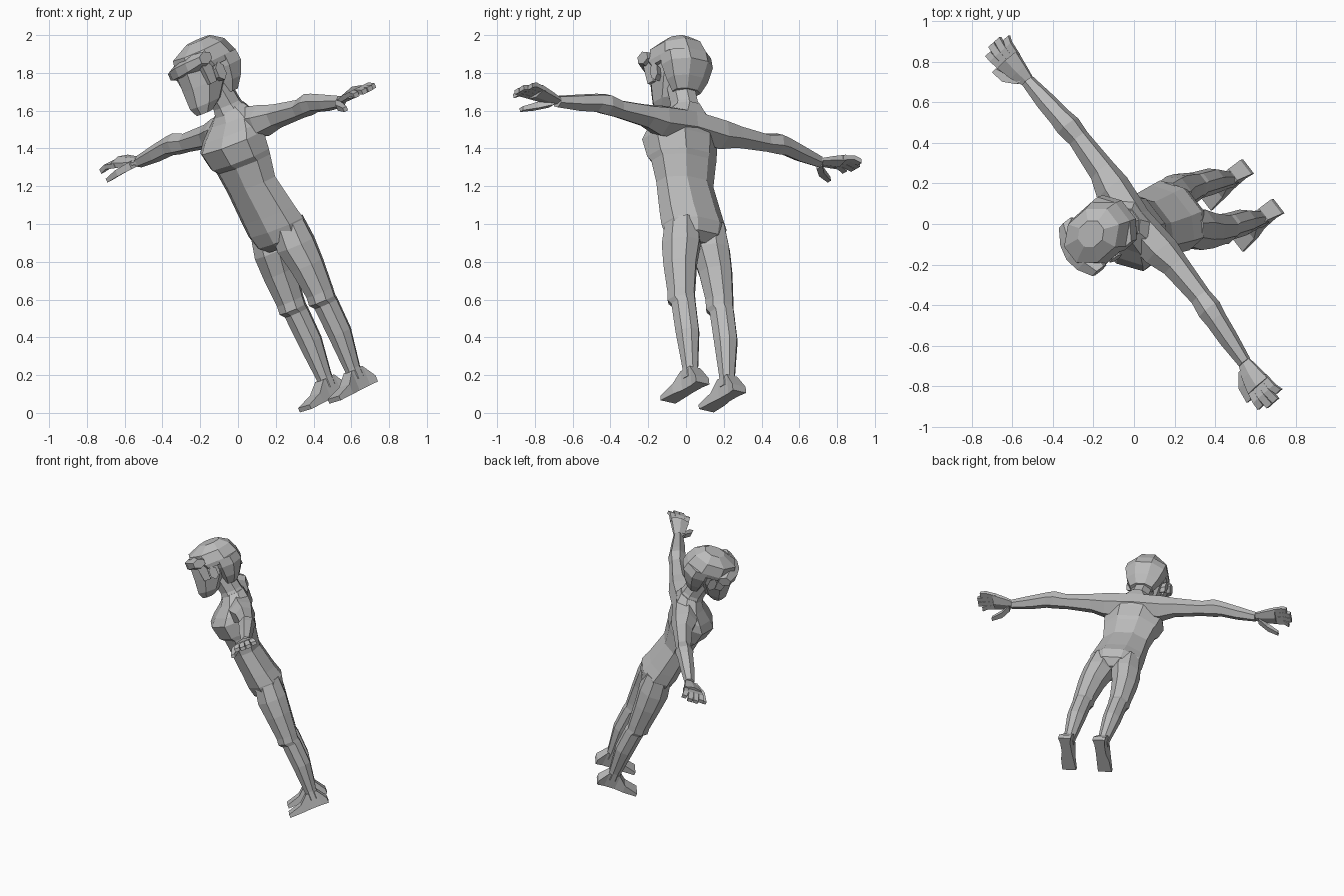
import bpy, bmesh, math
from mathutils import Matrix, Vector

if "Cube" in bpy.data.objects:
    bpy.data.objects.remove(bpy.data.objects["Cube"])

# One plain material for the whole figure
grey = bpy.data.materials.new("plain grey")
grey.use_nodes = True
colour = (.5, .5, .5, 1)
grey.diffuse_color = colour
grey.node_tree.nodes["Principled BSDF"].inputs["Base Color"].default_value = colour

# Body frame: leaning upward axis, outstretched left arm, and the ankles as origin
up = Vector((-.384, -.085, .919)).normalized()
left = Vector((.6, -.779, .179))
left = (left - up * left.dot(up)).normalized()
turn = Matrix((left, up.cross(left), up)).transposed().to_4x4()
pose = Matrix.Translation((.53, .12, .215)) @ turn


def loft(name, axis, sections, sides=8, mirror=False):
    """Skin rings (position, centre a, centre b, radius a, radius b) along an axis."""
    bm = bmesh.new()
    rings = []
    grow = 1 / math.cos(math.pi / sides)
    for position, centre_a, centre_b, radius_a, radius_b in sections:
        ring = []
        for i in range(sides):
            angle = math.tau * (i + .5) / sides
            point = [centre_a + radius_a * grow * math.cos(angle),
                     centre_b + radius_b * grow * math.sin(angle)]
            point.insert("xyz".index(axis), position)
            ring.append(bm.verts.new(point))
        rings.append(ring)
    for lower, upper in zip(rings, rings[1:]):
        for i in range(sides):
            j = (i + 1) % sides
            bm.faces.new((lower[i], lower[j], upper[j], upper[i]))
    bm.faces.new(rings[0])
    bm.faces.new(rings[-1])
    bmesh.ops.recalc_face_normals(bm, faces=bm.faces)
    mesh = bpy.data.meshes.new(name)
    bm.to_mesh(mesh)
    bm.free()
    mesh.materials.append(grey)
    part = bpy.data.objects.new(name, mesh)
    bpy.context.collection.objects.link(part)
    part.matrix_world = pose
    if mirror:
        part.modifiers.new("Mirror", "MIRROR")


def upright(name, rows):
    """Central part from rows of (height, front, back, half width)."""
    loft(name, "z", [(height, 0, (front + back) / 2, width, (back - front) / 2)
                     for height, front, back, width in rows])


def limb(name, axis, joints, flatness=1, sides=6):
    """Mirrored limb from joints of (position, centre a, centre b, radius)."""
    loft(name, axis, [(position, a, b, radius, radius * flatness)
                      for position, a, b, radius in joints], sides, mirror=True)


def wedge(name, sole, profile):
    """Mirrored square part on a flat sole, from (position, centre, half width, height)."""
    loft(name, "y", [(position, centre, sole + height / 2, width, height / 2)
                     for position, centre, width, height in profile], 4, mirror=True)


# Torso with hips, waist, chest ledge and broad upper back
upright("torso", [
    (.73, -.09, .05, .08), (.77, -.12, .1, .16), (.84, -.135, .115, .18),
    (.92, -.14, .09, .175), (1.1, -.155, .05, .16), (1.22, -.165, .07, .18),
    (1.25, -.195, .08, .19), (1.35, -.215, .09, .205), (1.4, -.17, .1, .19),
    (1.46, -.1, .1, .15), (1.52, -.06, .09, .08)])
upright("neck", [(1.46, -.08, .1, .1), (1.54, -.07, .08, .07), (1.66, -.09, .06, .07)])

# Face tapering to the chin, and the hair around it
upright("face", [(1.555, -.2, -.11, .045), (1.6, -.215, -.03, .075),
                 (1.7, -.205, .06, .105), (1.8, -.2, .09, .11)])
upright("back_hair", [(1.6, -.02, .08, .08), (1.66, -.03, .12, .115),
                      (1.74, -.05, .16, .14), (1.8, -.05, .15, .14)])
upright("top_hair", [(1.77, -.17, .155, .135), (1.8, -.19, .15, .14),
                     (1.87, -.18, .12, .12), (1.915, -.08, .06, .06)])

# Swept fringe: a deep mass joined to the hair, rising towards the left
fringe = []
for i in range(-2, 3):
    swell = 1 - (i / 2) ** 2
    fringe.append((.075 * i, -.125 - .03 * swell, 1.81 + .01 * i,
                   .04 + .03 * swell, .03 + .015 * swell))
loft("fringe", "x", fringe, 6)
limb("sideburn", "z", [(1.69, .108, -.115, .012), (1.8, .112, -.12, .016)], 2, 4)
limb("ear", "x", [(.09, -.065, 1.72, .02), (.14, -.055, 1.73, .028)], 1.6)

# Arms stretched sideways, meeting across the shoulders
limb("arm", "x", [(0, .02, 1.42, .08), (.2, .03, 1.4, .08), (.3, .045, 1.4, .06),
                  (.5, .05, 1.4, .047), (.58, .05, 1.41, .055), (.64, .045, 1.41, .048),
                  (.75, .03, 1.395, .043), (.89, .015, 1.38, .03)], .95)

# Hands: flat palm, four fanned fingers held close, and a thumb
limb("palm", "x", [(.88, .015, 1.38, .03), (.95, .01, 1.395, .05), (1.03, .01, 1.41, .065)], .4)
for i, label in enumerate(("index", "middle", "ring", "little")):
    offset = i - 1.5
    reach = 1.145 - .012 * offset ** 2
    limb(label + "_finger", "x", [(1.01, .01 + .032 * offset, 1.405, .016),
                                  (1.08, .01 + .037 * offset, 1.415, .018),
                                  (reach, .01 + .042 * offset, 1.4, .018)], .7, 4)
limb("thumb", "x", [(.91, -.01, 1.38, .025), (.97, -.07, 1.37, .022),
                    (1.045, -.1, 1.35, .014)], .8, 4)

# Legs with a ledge under the kneecap
limb("leg", "z", [(.85, .09, 0, .085), (.72, .1, -.01, .098), (.6, .12, -.01, .085),
                  (.44, .13, -.01, .07), (.395, .13, -.015, .07), (.37, .13, 0, .062),
                  (.2, .13, .01, .06), (0, .125, 0, .04), (-.06, .125, 0, .04)], 1.05, 8)

# Wedge shaped feet
wedge("foot", -.12, [(.09, .125, .045, .035), (.04, .125, .036, .11), (-.04, .125, .036, .11),
                     (-.1, .13, .045, .055), (-.2, .13, .05, .025)])
